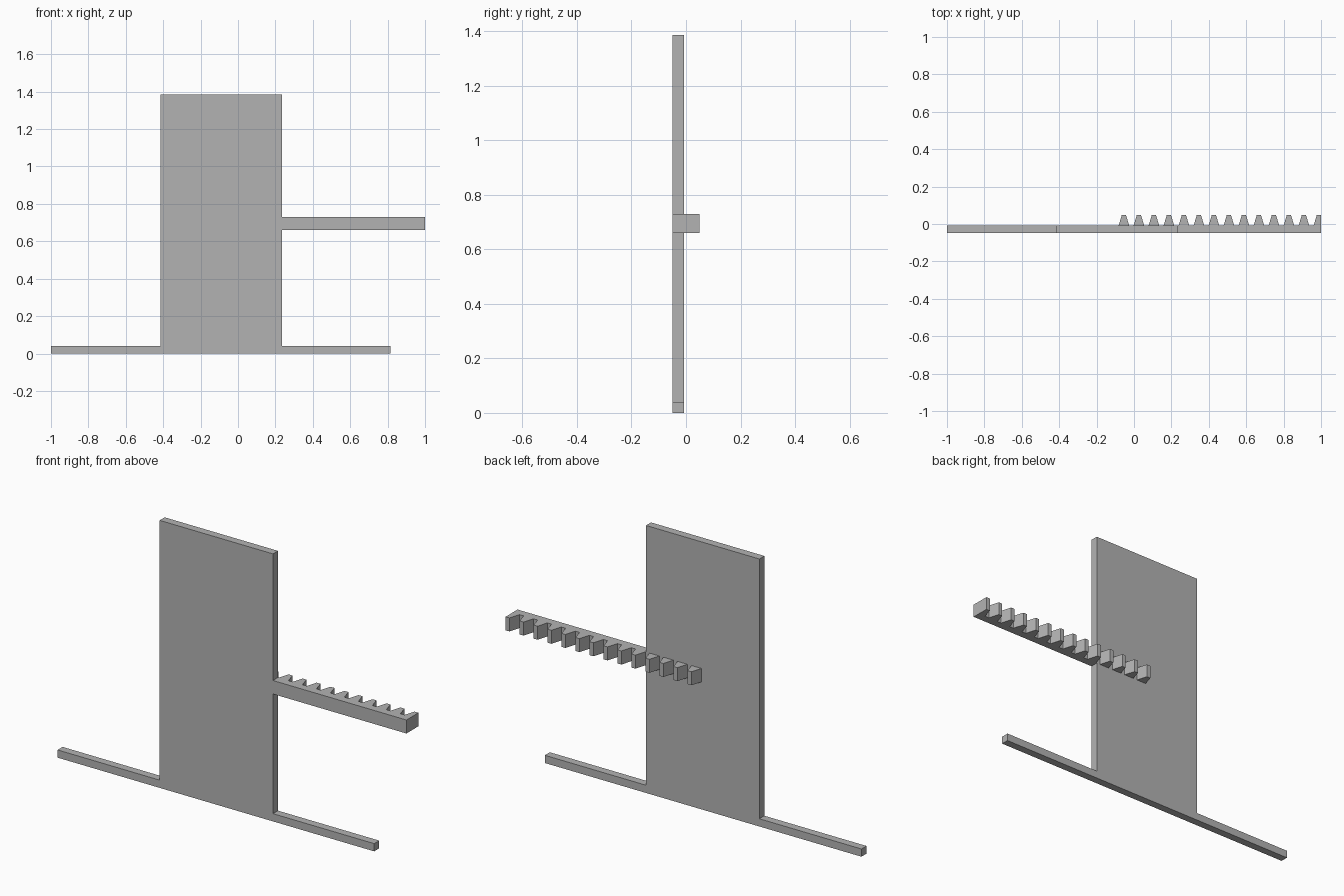
import bpy
import bmesh
from mathutils import Vector

cube = bpy.data.objects.get("Cube")
if cube:
    bpy.data.objects.remove(cube)

grey = bpy.data.materials.new("grey")
grey.use_nodes = True
colour = (0.45, 0.45, 0.45, 1)
grey.diffuse_color = colour
grey.node_tree.nodes["Principled BSDF"].inputs["Base Color"].default_value = colour

FRONT, BACK, TOOTH_TIP = -0.049, -0.008, 0.049


def extrude_outline(name, points, direction):
    """Fill a closed outline and extrude it into a solid."""
    bm = bmesh.new()
    face = bm.faces.new([bm.verts.new(p) for p in points])
    result = bmesh.ops.extrude_face_region(bm, geom=[face], use_keep_orig=True)
    verts = [v for v in result["geom"] if isinstance(v, bmesh.types.BMVert)]
    bmesh.ops.translate(bm, verts=verts, vec=Vector(direction))
    bmesh.ops.recalc_face_normals(bm, faces=bm.faces)
    mesh = bpy.data.meshes.new(name)
    bm.to_mesh(mesh)
    bm.free()
    mesh.materials.append(grey)
    obj = bpy.data.objects.new(name, mesh)
    bpy.context.collection.objects.link(obj)
    return obj


# Upright panel with a thin foot strip on each side
left, right = -0.415, 0.235
foot_start, foot_end, foot_top, panel_top = -1.0, 0.815, 0.04, 1.386
outline = [(foot_start, 0), (foot_end, 0), (foot_end, foot_top), (right, foot_top),
           (right, panel_top), (left, panel_top), (left, foot_top), (foot_start, foot_top)]
extrude_outline("panel_with_foot", [(x, FRONT, z) for x, z in outline],
                (0, BACK - FRONT, 0))

# Arm reaching out from the panel edge
arm_bottom, arm_top, arm_end = 0.66, 0.73, 1.0
height = (0, 0, arm_top - arm_bottom)
arm = [(right, FRONT), (arm_end, FRONT), (arm_end, BACK), (right, BACK)]
extrude_outline("rack_arm", [(x, y, arm_bottom) for x, y in arm], height)

# Row of tapered teeth along the back, the last one cut flush with the arm end
pitch, first, half_root, half_tip = 0.0802, -0.054, 0.028, 0.011
for i in range(14):
    c = first + i * pitch
    tooth = [(c - half_root, BACK), (min(c + half_root, arm_end), BACK),
             (min(c + half_tip, arm_end), TOOTH_TIP), (c - half_tip, TOOTH_TIP)]
    extrude_outline(f"rack_tooth_{i + 1}", [(x, y, arm_bottom) for x, y in tooth], height)
